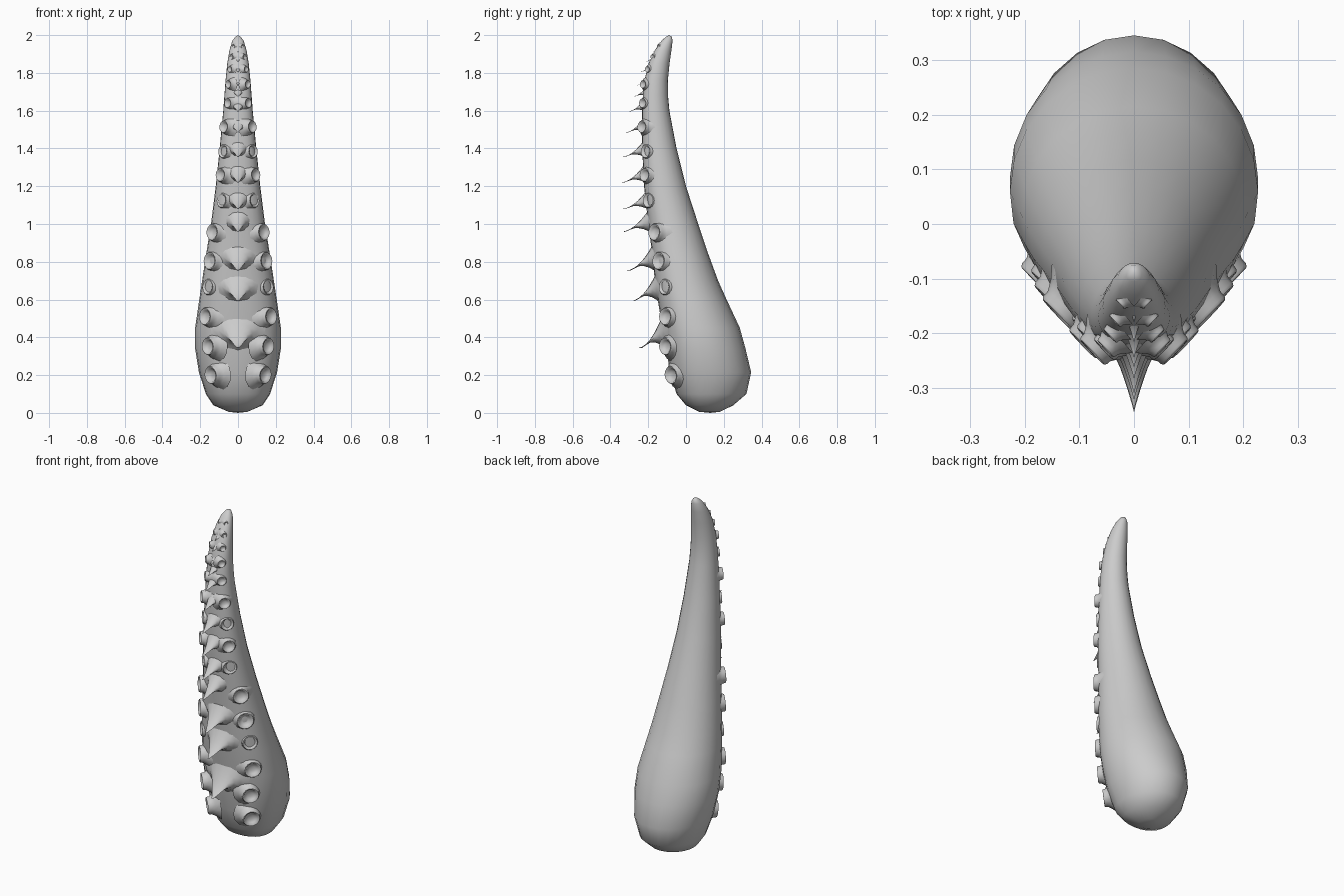
import bpy, bmesh, math
from mathutils import Vector

if "Cube" in bpy.data.objects:
    bpy.data.objects.remove(bpy.data.objects["Cube"])

skin = bpy.data.materials.new("grey skin")
skin.diffuse_color = (0.6, 0.6, 0.6, 1)
skin.use_nodes = True
skin.node_tree.nodes["Principled BSDF"].inputs["Base Color"].default_value = skin.diffuse_color


def loft(name, rings, angle=60):
    """Skin a list of closed rings; a one-point ring closes an end as a tip."""
    bm = bmesh.new()
    loops = [[bm.verts.new(p) for p in r] for r in rings]
    for a, b in zip(loops, loops[1:]):
        n = max(len(a), len(b))
        for i in range(n):
            j = (i + 1) % n
            if len(a) == 1:
                bm.faces.new((a[0], b[j], b[i]))
            elif len(b) == 1:
                bm.faces.new((a[i], a[j], b[0]))
            else:
                bm.faces.new((a[i], a[j], b[j], b[i]))
    bmesh.ops.recalc_face_normals(bm, faces=bm.faces)
    mesh = bpy.data.meshes.new(name)
    bm.to_mesh(mesh)
    bm.free()
    ob = bpy.data.objects.new(name, mesh)
    bpy.context.collection.objects.link(ob)
    mesh.materials.append(skin)
    bpy.ops.object.select_all(action='DESELECT')
    ob.select_set(True)
    bpy.context.view_layer.objects.active = ob
    bpy.ops.object.shade_smooth_by_angle(angle=math.radians(angle))
    return ob


# Tentacle body: height, half width, front y, back y
SECTIONS = [
    (0.006, .05, .07, .18), (.04, .13, .0, .25), (.1, .17, -.05, .32), (.215, .207, -.085, .345),
    (.34, .227, -.105, .315), (.45, .227, -.125, .285), (.6, .205, -.15, .215),
    (.7, .19, -.165, .17), (.85, .167, -.18, .115), (1.0, .143, -.2, .065),
    (1.2, .118, -.222, .0), (1.4, .097, -.232, -.05), (1.6, .078, -.232, -.088),
    (1.68, .072, -.228, -.095), (1.76, .066, -.22, -.096), (1.85, .057, -.198, -.087),
    (1.92, .045, -.165, -.077), (1.97, .03, -.13, -.071), (1.992, .014, -.105, -.075)]


def body_ring(z, w, f, b, n=24):
    mid = f + (b - f) * .45
    ring = []
    for i in range(n):
        a = 2 * math.pi * i / n
        c, s = math.cos(a), math.sin(a)
        e = .85 if s < 0 else 1          # the front is slightly squarer
        x = math.copysign(abs(c) ** e, c) * w
        y = mid + (abs(s) ** e * (b - mid) if s > 0 else -abs(s) ** e * (mid - f))
        ring.append((x, y, z))
    return ring


loft("tentacle_body", [[(0, .13, 0)]] + [body_ring(*s) for s in SECTIONS] + [[(0, -.09, 2)]])


def front_y(z):
    for (z0, _, f0, _), (z1, _, f1, _) in zip(SECTIONS, SECTIONS[1:]):
        if z0 <= z <= z1:
            return f0 + (f1 - f0) * (z - z0) / (z1 - z0)
    return -.12


# Hooked claws down the front: tip y, tip z, base height, half width
HOOKS = [
    (-.25, .345, .21, .1), (-.285, .595, .17, .085), (-.312, .755, .16, .075),
    (-.34, .96, .13, .055), (-.34, 1.08, .11, .05), (-.345, 1.22, .11, .047),
    (-.34, 1.355, .1, .045), (-.322, 1.485, .09, .04), (-.31, 1.595, .08, .035),
    (-.283, 1.675, .06, .03), (-.262, 1.735, .06, .028), (-.245, 1.805, .05, .025),
    (-.217, 1.86, .045, .02), (-.18, 1.91, .04, .016)]


def hook(k, ty, tz, h, w, n=12):
    rings = []
    y0 = front_y(tz + h * .5) + .03
    for t in (0, .15, .3, .45, .6, .75, .9):
        top = tz + h * (1.15 * (1 - t) ** 1.9 + .05 * (1 - t))
        low = tz + h * .16 * math.sin(math.pi * min(1, t * .9 + .1)) - h * .15 * (1 - t) ** 3
        low = min(low, top - h * .03)
        y = y0 + (ty - y0) * t
        half = w * (1 - t) ** 1.1 * (1 + .5 * (1 - t) ** 4)
        ring = []
        for i in range(n):
            a = 2 * math.pi * i / n
            ring.append((half * math.cos(a), y,
                         (top + low) / 2 + (top - low) / 2 * math.sin(a)))
        rings.append(ring)
    loft(f"hook_{k}", rings + [[(0, ty, tz)]])


for k, spec in enumerate(HOOKS, 1):
    hook(k, *spec)

# Paired suction cups: x, y, z of the rim centre, rim radius
CUPS = [
    (.145, -.08, .2, .05), (.16, -.11, .352, .049), (.175, -.11, .51, .049),
    (.16, -.115, .667, .044), (.15, -.145, .805, .05), (.137, -.168, .957, .047),
    (.087, -.2, 1.125, .041), (.094, -.22, 1.26, .038), (.08, -.214, 1.385, .038),
    (.076, -.234, 1.515, .035), (.055, -.23, 1.64, .028), (.052, -.228, 1.74, .023),
    (.044, -.205, 1.82, .018), (.035, -.178, 1.885, .015), (.025, -.147, 1.94, .012)]
# Cup profile in rim radii: radius, distance along the axis
PROFILE = [(1.75, -1.3), (1.25, -.75), (1.0, -.35), (.98, -.1), (.9, .02), (.76, .0),
           (.62, -.25), (.3, -.38)]


def cup(k, side, x, y, z, r, n=14):
    axis = Vector((side * .72, -.69, -.25 * max(0, 1 - z / .6) + .05)).normalized()
    u = axis.cross(Vector((0, 0, 1))).normalized()
    v = u.cross(axis)
    o = Vector((side * x, y, z))
    rings = [[o + axis * d * r + (u * math.cos(2 * math.pi * i / n)
              + v * math.sin(2 * math.pi * i / n)) * q * r for i in range(n)]
             for q, d in PROFILE]
    loft(f"suction_cup_{'right' if side > 0 else 'left'}_{k}", rings + [[o - axis * .4 * r]])


for k, spec in enumerate(CUPS, 1):
    for side in (1, -1):
        cup(k, side, *spec)
